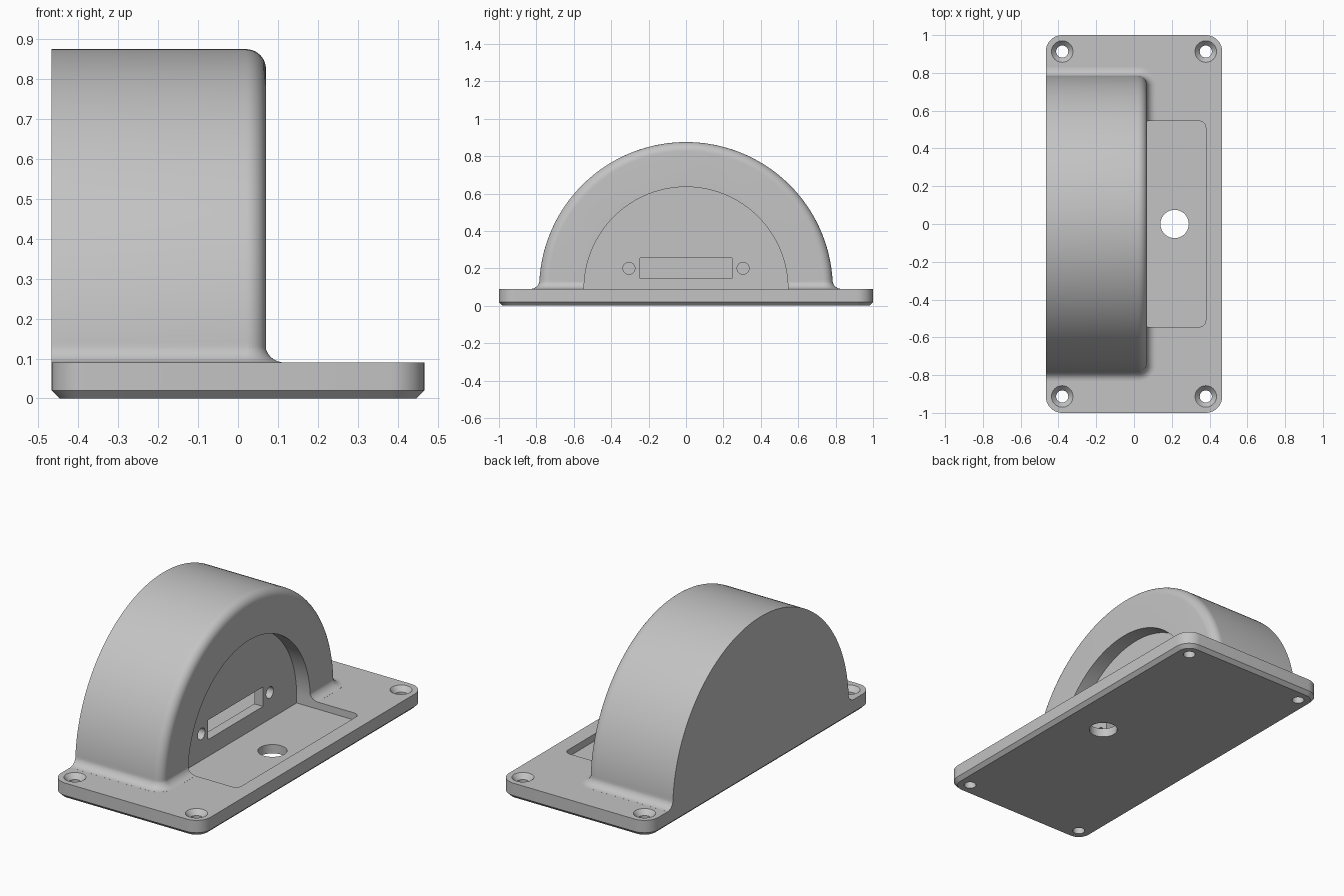
import bpy, bmesh, math
from math import sin, cos, pi

if "Cube" in bpy.data.objects:
    bpy.data.objects.remove(bpy.data.objects["Cube"])

mat = bpy.data.materials.new("light_grey")
mat.diffuse_color = (0.55, 0.55, 0.55, 1)
mat.use_nodes = True
mat.node_tree.nodes["Principled BSDF"].inputs["Base Color"].default_value = mat.diffuse_color

XB, XF = -0.467, 0.07        # housing back and front faces
TOP, FLOOR = 0.09, 0.05      # plate top and pocket floor
R, RI, EDGE = 0.785, 0.545, 0.05


def loft(name, rings):
    """Closed solid through a list of matching rings of points."""
    bm = bmesh.new()
    vs = [[bm.verts.new(p) for p in ring] for ring in rings]
    n = len(vs[0])
    for a, b in zip(vs, vs[1:]):
        for i in range(n):
            j = (i + 1) % n
            bm.faces.new((a[i], a[j], b[j], b[i]))
    bm.faces.new(vs[0])
    bm.faces.new(vs[-1])
    bmesh.ops.recalc_face_normals(bm, faces=bm.faces)
    me = bpy.data.meshes.new(name)
    bm.to_mesh(me)
    bm.free()
    me.materials.append(mat)
    ob = bpy.data.objects.new(name, me)
    bpy.context.collection.objects.link(ob)
    return ob


def rounded(x0, x1, hy, r, z, n=10):
    """Rounded rectangle outline at height z."""
    pts = []
    for cx, cy, a in ((x1 - r, hy - r, 0), (x0 + r, hy - r, 1),
                      (x0 + r, r - hy, 2), (x1 - r, r - hy, 3)):
        for i in range(n + 1):
            t = (a + i / n) * pi / 2
            pts.append((cx + r * cos(t), cy + r * sin(t), z))
    return pts


def arch(x, r, low, n=96):
    """Half disc outline across the plate, with short legs down to low."""
    pts = [(x, r * cos(pi * i / n), TOP + r * sin(pi * i / n)) for i in range(n + 1)]
    return pts + [(x, -r, low), (x, r, low)]


def circle_z(x, y, z, r, n=40):
    return [(x + r * cos(2 * pi * i / n), y + r * sin(2 * pi * i / n), z) for i in range(n)]


def circle_x(x, y, z, r, n=32):
    return [(x, y + r * cos(2 * pi * i / n), z + r * sin(2 * pi * i / n)) for i in range(n)]


def foot(o, z, n=10):
    """Housing footprint grown by o on every side but the back."""
    half = [(XB, -R - o)]
    for i in range(n + 1):
        t = -pi / 2 + i / n * pi / 2
        half.append((XF - EDGE + (EDGE + o) * cos(t), -(R - EDGE) + (EDGE + o) * sin(t)))
    return [(x, y, z) for x, y in half] + [(x, -y, z) for x, y in reversed(half)]


def combine(target, other, op):
    m = target.modifiers.new(op, 'BOOLEAN')
    m.operation, m.solver, m.object = op, 'EXACT', other
    bpy.context.view_layer.objects.active = target
    bpy.ops.object.modifier_apply(modifier=m.name)
    bpy.data.objects.remove(other)


# mounting plate with rounded corners and a chamfered underside
C = 0.02
body = loft("mounting_housing", [rounded(XB + C, -XB - C, 1 - C, 0.087 - C, 0),
                                 rounded(XB, -XB, 1, 0.087, C),
                                 rounded(XB, -XB, 1, 0.087, TOP)])

# half-round housing with a rounded front edge
rings = [arch(XB, R, 0.06)]
for i in range(11):
    t = i / 10 * pi / 2
    rings.append(arch(XF - EDGE + EDGE * sin(t), R - EDGE + EDGE * cos(t), 0.06))
combine(body, loft("dome", rings), 'UNION')

# concave fillet where the housing meets the plate
F = 0.046
rings = [foot(F, 0.06)]
for i in range(11):
    t = i / 10 * pi / 2
    rings.append(foot(F * (1 - sin(t)) - 0.002 * i / 10, TOP + 0.0002 + F * (1 - cos(t))))
combine(body, loft("foot_fillet", rings), 'UNION')

# arched recess in the front face and shallow pocket in the plate
XR, XW = -0.015, -0.07       # front and rear of the inner wall
combine(body, loft("recess", [arch(XR, RI, FLOOR), arch(0.2, RI, FLOOR)]), 'DIFFERENCE')
combine(body, loft("pocket", [rounded(0.03, 0.38, RI, 0.035, FLOOR),
                              rounded(0.03, 0.38, RI, 0.035, TOP + 0.003)]), 'DIFFERENCE')

# hollow behind the inner wall
combine(body, loft("cavity", [arch(-0.41, RI, FLOOR), arch(XW, RI, FLOOR)]), 'DIFFERENCE')

# connector slot and its two screw holes
slot = [[(x, y, z) for y, z in ((-0.245, 0.145), (0.245, 0.145), (0.245, 0.255), (-0.245, 0.255))]
        for x in (XW - 0.02, XR + 0.02)]
combine(body, loft("slot", slot), 'DIFFERENCE')
for s in (-1, 1):
    combine(body, loft("slot_screw", [circle_x(x, s * 0.305, 0.2, 0.032)
                                      for x in (XW - 0.02, XR + 0.02)]), 'DIFFERENCE')

# cable hole and four countersunk corner holes
combine(body, loft("cable_hole", [circle_z(0.215, 0, z, 0.075) for z in (-0.05, 0.07)]), 'DIFFERENCE')
for sx in (-1, 1):
    for sy in (-1, 1):
        p = (sx * 0.38, sy * 0.913)
        combine(body, loft("corner_hole", [circle_z(*p, -0.05, 0.032), circle_z(*p, 0.062, 0.032),
                                           circle_z(*p, TOP, 0.057), circle_z(*p, 0.12, 0.057)]),
                'DIFFERENCE')

# smooth curves, keep edges crisp
bpy.ops.object.select_all(action='DESELECT')
body.select_set(True)
bpy.context.view_layer.objects.active = body
bpy.ops.object.shade_smooth_by_angle(angle=math.radians(25))
